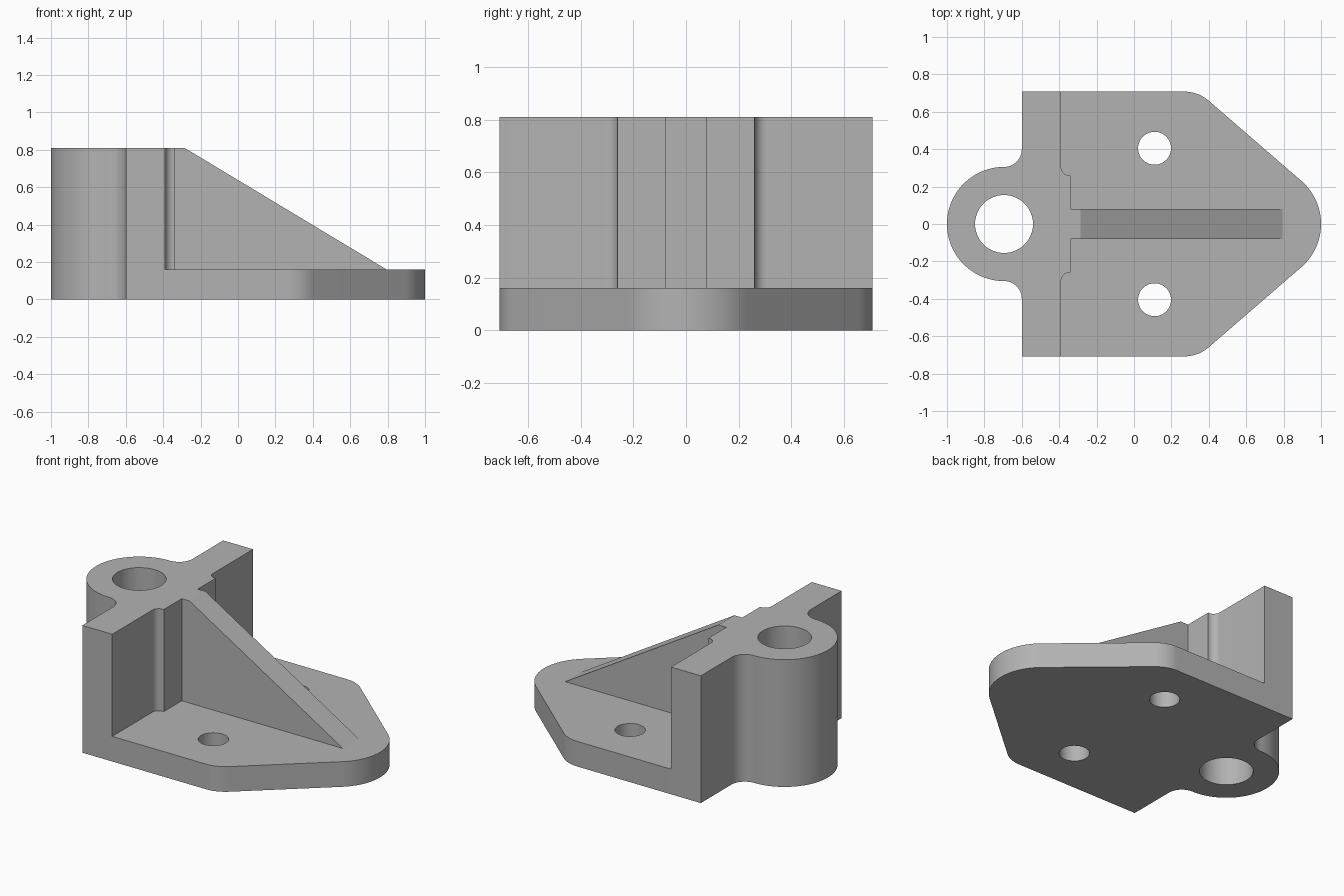
import bpy, bmesh
from math import sin, cos, radians
from mathutils import Vector

if "Cube" in bpy.data.objects:
    bpy.data.objects.remove(bpy.data.objects["Cube"], do_unlink=True)

TOP, PLATE = 0.81, 0.16
HALF = 0.708

grey = bpy.data.materials.new("plain_grey")
grey.use_nodes = True
grey.diffuse_color = (0.45, 0.45, 0.45, 1)
grey.node_tree.nodes["Principled BSDF"].inputs["Base Color"].default_value = (0.45, 0.45, 0.45, 1)


def arc(cx, cy, r, start, end, steps):
    angles = [radians(start + (end - start) * i / steps) for i in range(steps + 1)]
    return [(cx + r * cos(a), cy + r * sin(a)) for a in angles]


def mirrored(half):
    """Close a half outline by reflecting it across the x axis."""
    return half + [(x, -y) for x, y in reversed(half) if abs(y) > 1e-4]


def extrude(name, points, depth):
    """Solid made by pushing a closed outline along a vector."""
    bm = bmesh.new()
    face = bm.faces.new([bm.verts.new(p) for p in points])
    side = bmesh.ops.extrude_face_region(bm, geom=[face])["geom"]
    moved = [v for v in side if isinstance(v, bmesh.types.BMVert)]
    bmesh.ops.translate(bm, verts=moved, vec=Vector(depth))
    bmesh.ops.recalc_face_normals(bm, faces=bm.faces)
    mesh = bpy.data.meshes.new(name)
    bm.to_mesh(mesh)
    bm.free()
    mesh.materials.append(grey)
    obj = bpy.data.objects.new(name, mesh)
    bpy.context.collection.objects.link(obj)
    return obj


def flat(points, z):
    return [(x, y, z) for x, y in points]


def combine(target, tool, operation):
    mod = target.modifiers.new(operation.lower(), "BOOLEAN")
    mod.operation, mod.solver, mod.object = operation, "EXACT", tool
    bpy.context.view_layer.objects.active = target
    bpy.ops.object.modifier_apply(modifier=mod.name)
    bpy.data.objects.remove(tool, do_unlink=True)


# Upright wall with the round boss behind and the filleted pad in front
wall_half = (arc(-0.695, 0, 0.305, 180, 90, 32)
             + arc(-0.695, 0.4, 0.095, -90, 0, 12)
             + [(-0.6, HALF), (-0.39, HALF)]
             + arc(-0.345, 0.305, 0.045, 180, 270, 10)
             + [(-0.34, 0.26)])
bracket = extrude("bracket", flat(mirrored(wall_half), 0), (0, 0, TOP))

# Base plate tapering to a round nose
plate_half = ([(-0.5, HALF)]
              + arc(0.2685, HALF - 0.2, 0.2, 90, 49, 12)
              + arc(0.695, 0, 0.305, 49, 0, 20))
plate = extrude("base_plate", flat(mirrored(plate_half), 0), (0, 0, PLATE))
combine(bracket, plate, "UNION")

# Sloping centre rib
rib_side = [(-0.37, 0.1), (0.795, 0.1), (0.795, PLATE), (-0.285, TOP), (-0.37, TOP)]
rib = extrude("rib", [(x, -0.08, z) for x, z in rib_side], (0, 0.16, 0))
combine(bracket, rib, "UNION")

# Boss bore and two bolt holes
for x, y, r in [(-0.695, 0, 0.155), (0.11, 0.405, 0.088), (0.11, -0.405, 0.088)]:
    cutter = extrude("hole_cutter", flat(arc(x, y, r, 0, 352.5, 47), -0.2), (0, 0, 1.3))
    cutter.hide_render = True
    combine(bracket, cutter, "DIFFERENCE")

# Smooth the curved walls, keep the corners crisp
bpy.ops.object.select_all(action="DESELECT")
bracket.select_set(True)
bpy.context.view_layer.objects.active = bracket
bpy.ops.object.shade_smooth_by_angle(angle=radians(30))
